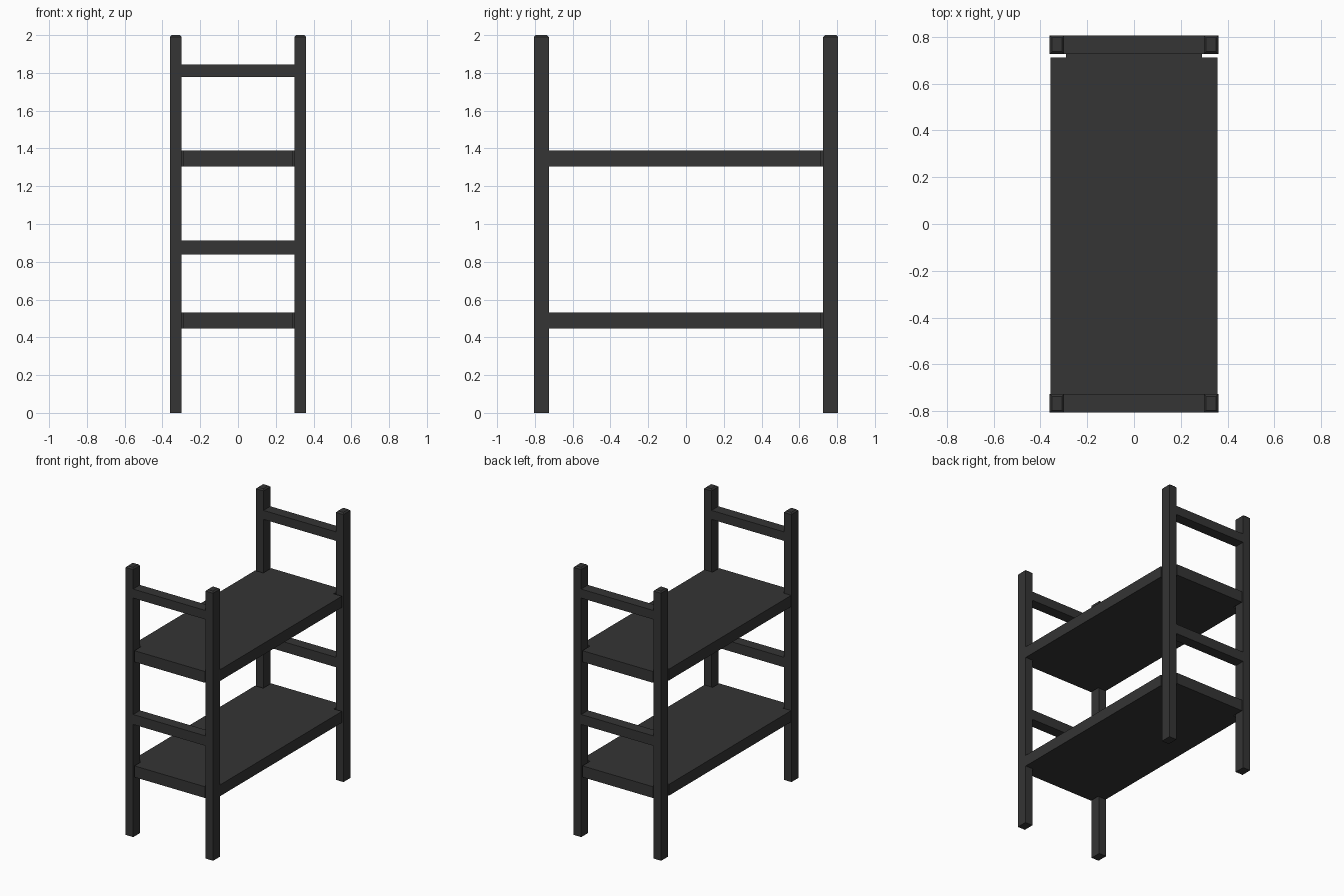
import bpy, bmesh

if "Cube" in bpy.data.objects:
    bpy.data.objects.remove(bpy.data.objects["Cube"])

mat = bpy.data.materials.new("dark_grey")
mat.diffuse_color = (0.035, 0.035, 0.035, 1)
mat.use_nodes = True
mat.node_tree.nodes["Principled BSDF"].inputs["Base Color"].default_value = mat.diffuse_color


def finish(name, bm):
    bmesh.ops.recalc_face_normals(bm, faces=bm.faces)
    me = bpy.data.meshes.new(name)
    bm.to_mesh(me)
    bm.free()
    me.materials.append(mat)
    ob = bpy.data.objects.new(name, me)
    bpy.context.collection.objects.link(ob)


def prism(outline, z0, z1):
    bm = bmesh.new()
    face = bm.faces.new([bm.verts.new((x, y, z0)) for x, y in outline])
    ext = bmesh.ops.extrude_face_region(bm, geom=[face])
    for v in ext["geom"]:
        if isinstance(v, bmesh.types.BMVert):
            v.co.z = z1
    return bm


def rect(x0, x1, y0, y1):
    return [(x0, y0), (x1, y0), (x1, y1), (x0, y1)]


PX0, PX1, PY0, PY1 = 0.298, 0.36, 0.726, 0.806

# corner posts with chamfered tops
for sx, side in ((-1, "left"), (1, "right")):
    for sy, end in ((-1, "front"), (1, "back")):
        xs = sorted((sx * PX0, sx * PX1))
        ys = sorted((sy * PY0, sy * PY1))
        bm = prism(rect(*xs, *ys), 0, 2)
        top = [e for e in bm.edges if all(v.co.z > 1.9 for v in e.verts)]
        bmesh.ops.bevel(bm, geom=top, offset=0.01, segments=1, affect='EDGES')
        finish(f"{end}_{side}_post", bm)

# cross rails at both ends
for sy, end in ((-1, "front"), (1, "back")):
    ys = sorted((sy * PY0, sy * PY1))
    for level, z0, z1 in (("lower", 0.838, 0.912), ("upper", 1.778, 1.845)):
        finish(f"{end}_{level}_rail", prism(rect(-PX0, PX0, *ys), z0, z1))

# shelves notched around the posts, with a small gap at the back
half = [(0.29, -0.803), (0.29, -0.726), (0.357, -0.726),
        (0.357, 0.711), (0.29, 0.711), (0.29, 0.803)]
outline = half + [(-x, y) for x, y in reversed(half)]
for level, z0, z1 in (("lower", 0.447, 0.531), ("upper", 1.304, 1.388)):
    finish(f"{level}_shelf", prism(outline, z0, z1))
